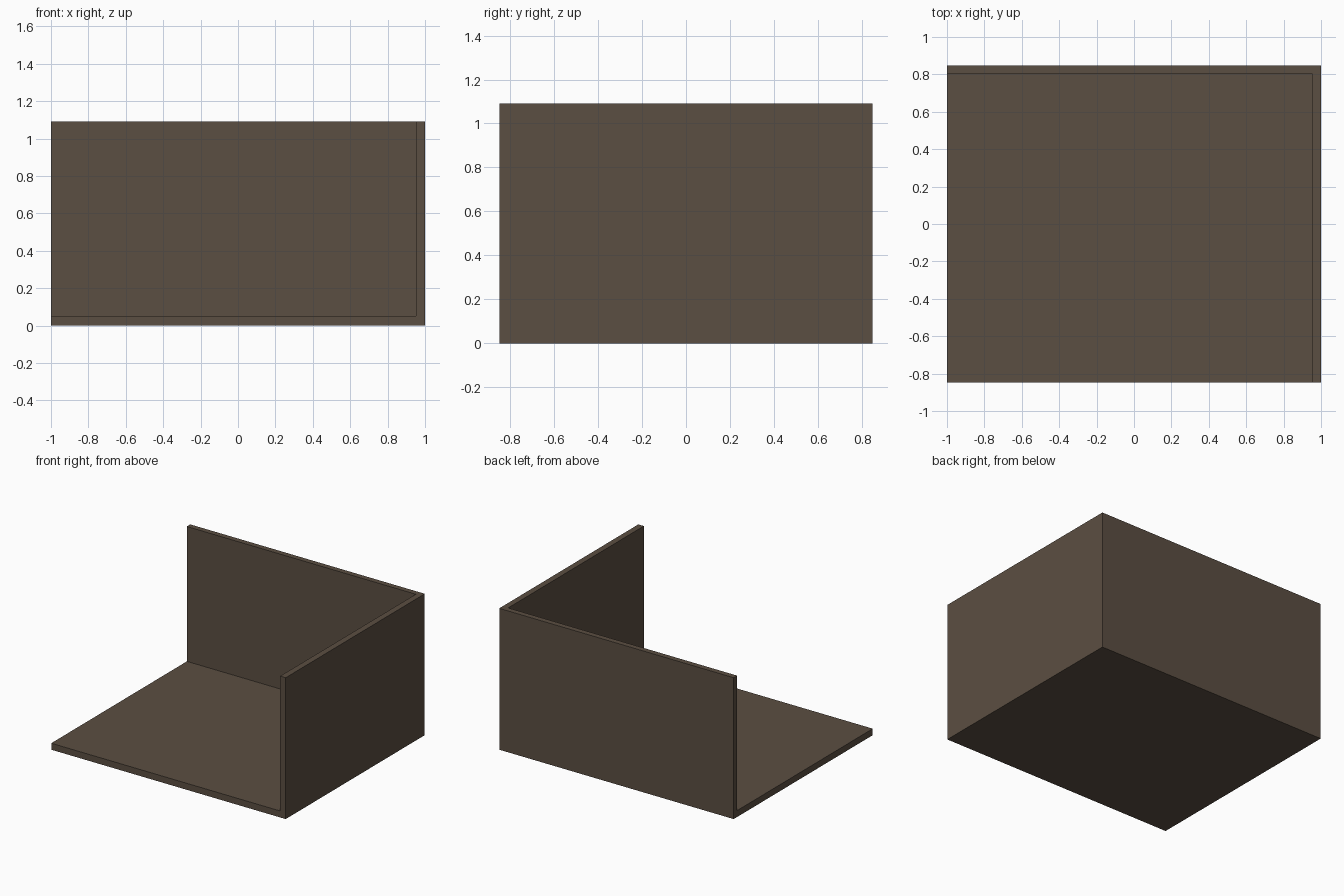
import bpy, bmesh

if "Cube" in bpy.data.objects:
    bpy.data.objects.remove(bpy.data.objects["Cube"])

mat = bpy.data.materials.new("dark brown")
mat.diffuse_color = (0.105, 0.077, 0.054, 1)
mat.use_nodes = True
mat.node_tree.nodes["Principled BSDF"].inputs["Base Color"].default_value = mat.diffuse_color


def extrude_profile(name, pts, y0, y1):
    """Extrude an xz outline along y."""
    bm = bmesh.new()
    face = bm.faces.new([bm.verts.new((x, y0, z)) for x, z in pts])
    new = bmesh.ops.extrude_face_region(bm, geom=[face])["geom"]
    verts = [v for v in new if isinstance(v, bmesh.types.BMVert)]
    bmesh.ops.translate(bm, verts=verts, vec=(0, y1 - y0, 0))
    bmesh.ops.recalc_face_normals(bm, faces=bm.faces)
    mesh = bpy.data.meshes.new(name)
    bm.to_mesh(mesh)
    bm.free()
    mesh.materials.append(mat)
    obj = bpy.data.objects.new(name, mesh)
    bpy.context.collection.objects.link(obj)
    return obj


# Floor and right wall share one L-shaped section
extrude_profile("floor_and_side_wall",
                [(-1, 0), (1, 0), (1, 1.09), (0.953, 1.09), (0.953, 0.05), (-1, 0.05)],
                -0.847, 0.847)

# Back wall stands between the left edge and the side wall
extrude_profile("back_wall",
                [(-1, 0.05), (0.953, 0.05), (0.953, 1.09), (-1, 1.09)],
                0.805, 0.847)
